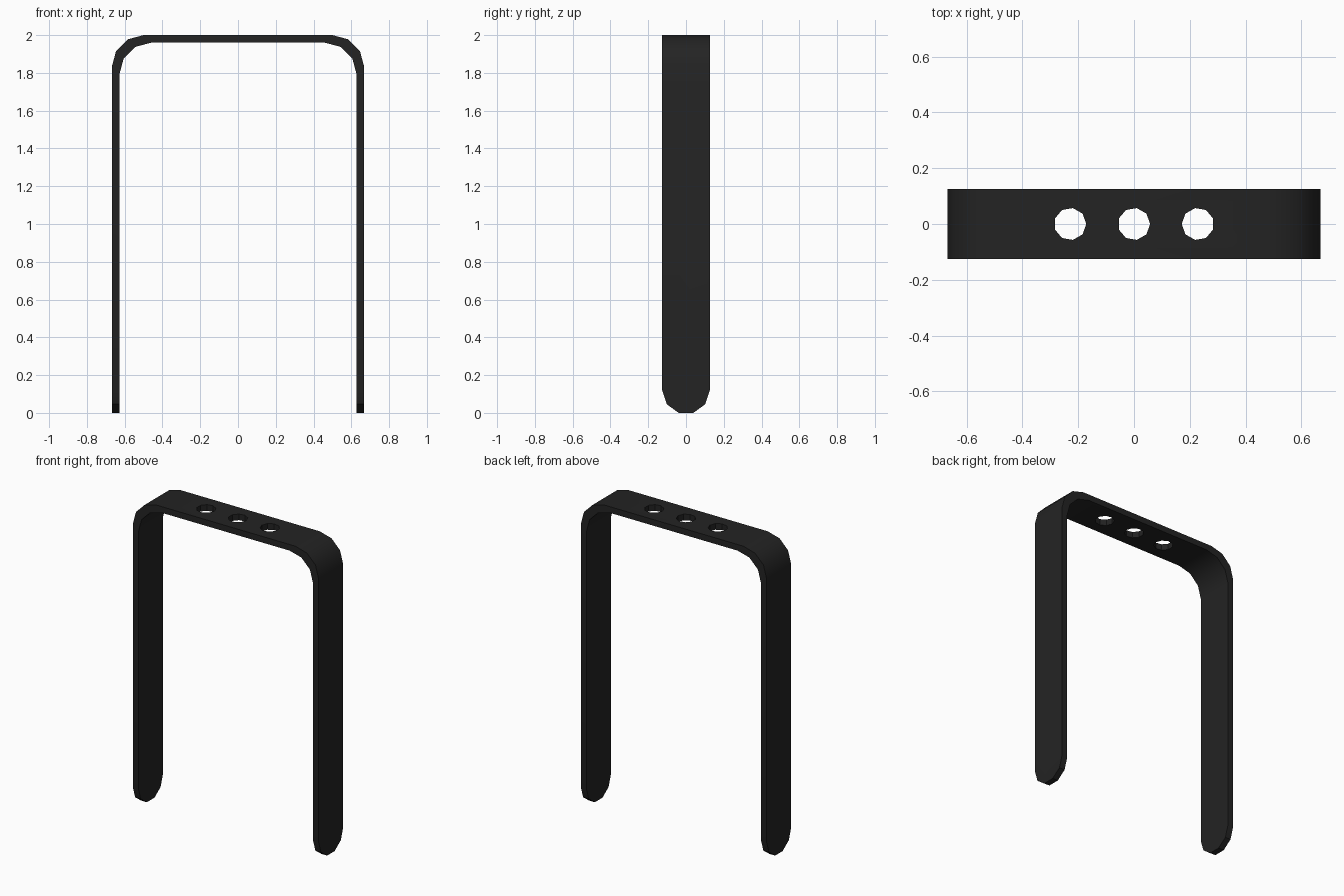
import bpy
import bmesh
from math import cos, sin, radians
from mathutils import Vector

if "Cube" in bpy.data.objects:
    bpy.data.objects.remove(bpy.data.objects["Cube"], do_unlink=True)

HALF_WIDTH, HALF_DEPTH, HEIGHT = 0.668, 0.126, 2.0
THICKNESS, BEND = 0.04, 0.168
HOLE_RADIUS, HOLE_SPACING = 0.058, 0.229


def arc(cx, cy, radius, start, end, steps):
    angles = [radians(start + (end - start) * i / steps) for i in range(steps + 1)]
    return [(cx + radius * cos(a), cy + radius * sin(a)) for a in angles]


def prism(name, points, direction):
    """Closed solid made by extruding an outline along a direction."""
    bm = bmesh.new()
    face = bm.faces.new([bm.verts.new(p) for p in points])
    new = bmesh.ops.extrude_face_region(bm, geom=[face])["geom"]
    moved = [v for v in new if isinstance(v, bmesh.types.BMVert)]
    bmesh.ops.translate(bm, verts=moved, vec=Vector(direction))
    bmesh.ops.recalc_face_normals(bm, faces=bm.faces)
    mesh = bpy.data.meshes.new(name)
    bm.to_mesh(mesh)
    bm.free()
    obj = bpy.data.objects.new(name, mesh)
    bpy.context.collection.objects.link(obj)
    return obj


def cut(obj, cutter, operation):
    """Apply a boolean and discard the cutter."""
    mod = obj.modifiers.new("cut", "BOOLEAN")
    mod.object, mod.operation, mod.solver = cutter, operation, "EXACT"
    bpy.ops.object.modifier_apply(modifier=mod.name)
    bpy.data.objects.remove(cutter, do_unlink=True)


def bend_half(inset):
    """Right half of an arch line: foot, then the bent corner."""
    x, z = HALF_WIDTH - inset, HEIGHT - inset
    return [(x, 0)] + arc(x - BEND, z - BEND, BEND, 0, 90, 3)


def arch(inset):
    half = bend_half(inset)
    return half + [(-x, z) for x, z in reversed(half)]


# Bent strap
outline = arch(0) + arch(THICKNESS)[::-1]
strap = prism("bracket_strap", [(x, -HALF_DEPTH, z) for x, z in outline],
              (0, 2 * HALF_DEPTH, 0))
bpy.context.view_layer.objects.active = strap
strap.select_set(True)

# Rounded feet
side = arc(0, 0.12, HALF_DEPTH, 180, 360, 5) + [(HALF_DEPTH, 2.2), (-HALF_DEPTH, 2.2)]
side = [(y * 1.0001, z) for y, z in side]
cut(strap, prism("foot_shape", [(-1, y, z) for y, z in side], (2, 0, 0)), "INTERSECT")

# Three holes through the top
for i, flip in ((-1, 0), (0, 0), (1, 180)):
    ring = arc(i * HOLE_SPACING, 0, HOLE_RADIUS, flip, flip + 360, 9)[:-1]
    cut(strap, prism("hole_shape", [(x, y, 1.9) for x, y in ring], (0, 0, 0.2)),
        "DIFFERENCE")

# Finish: smooth bends, crisp edges
bpy.ops.object.shade_smooth_by_angle(angle=radians(33))

black = bpy.data.materials.new("matte_black")
black.use_nodes = True
colour = (0.017, 0.017, 0.017, 1)
black.diffuse_color = colour
black.node_tree.nodes["Principled BSDF"].inputs["Base Color"].default_value = colour
strap.data.materials.clear()
strap.data.materials.append(black)
